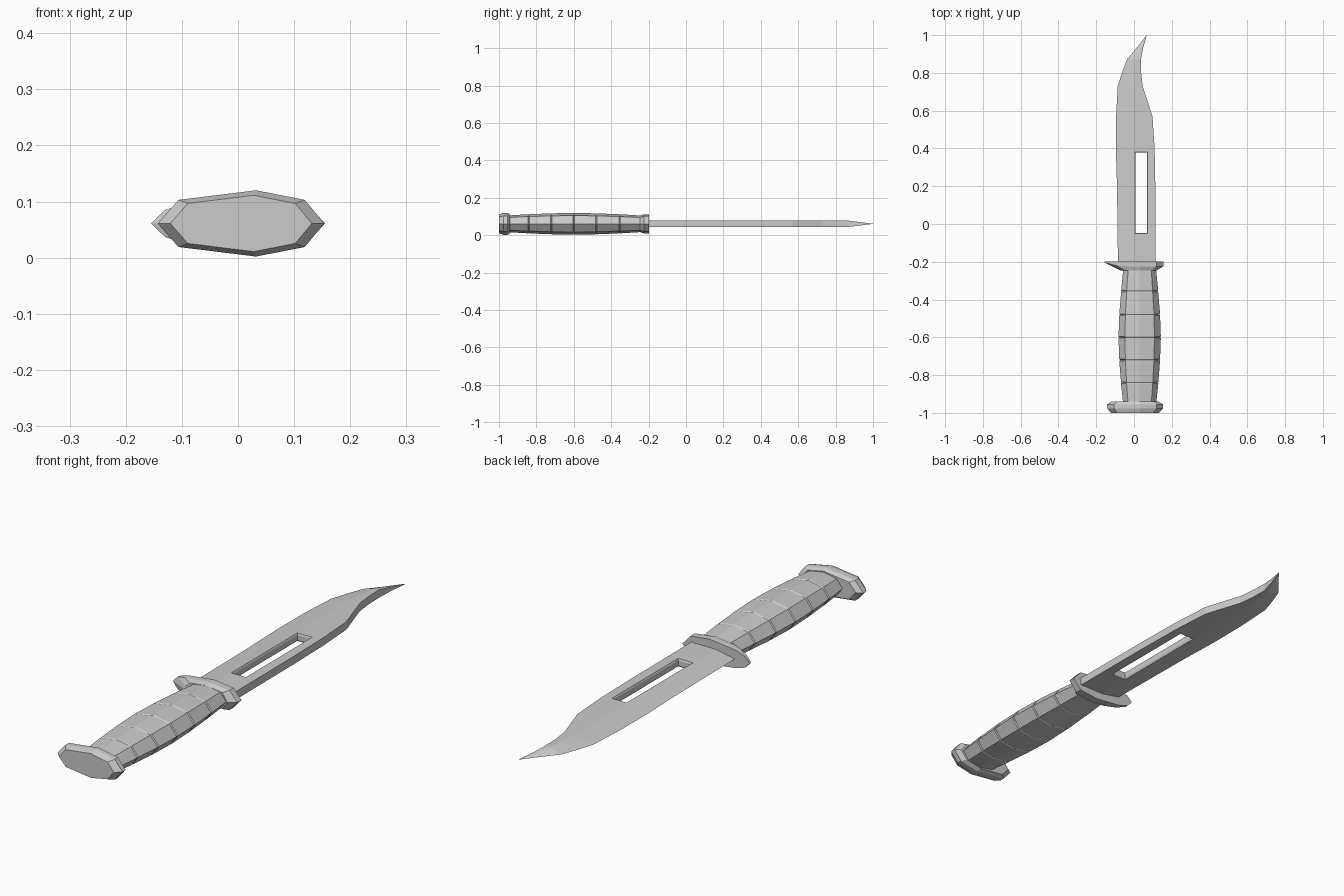
import bpy, bmesh

if "Cube" in bpy.data.objects:
    bpy.data.objects.remove(bpy.data.objects["Cube"])

ZC = 0.061   # height of the knife's mid plane


def loft(name, rings):
    """Skin a list of closed rings (equal point counts) and cap both ends."""
    bm = bmesh.new()
    vs = [[bm.verts.new(p) for p in r] for r in rings]
    n = len(vs[0])
    for a, b in zip(vs, vs[1:]):
        for i in range(n):
            j = (i + 1) % n
            bm.faces.new((a[i], a[j], b[j], b[i]))
    bm.faces.new(vs[0])
    bm.faces.new(vs[-1])
    bmesh.ops.remove_doubles(bm, verts=bm.verts, dist=1e-5)
    bmesh.ops.recalc_face_normals(bm, faces=bm.faces)
    me = bpy.data.meshes.new(name)
    bm.to_mesh(me)
    bm.free()
    ob = bpy.data.objects.new(name, me)
    bpy.context.collection.objects.link(ob)
    return ob


def ring(half, ys):
    """Mirror an upper half profile (x, dz), left tip to right tip, across ZC."""
    if not isinstance(ys, (list, tuple)):
        ys = [ys] * len(half)
    up = [(x, y, ZC + z) for (x, z), y in zip(half, ys)]
    return up + [(x, y, 2 * ZC - z) for x, y, z in up[-2:0:-1]]


def scaled(half, s, cx):
    return [(cx + (x - cx) * s, z * s) for x, z in half]


# Pommel: chamfered eight-sided plate
pommel = [(-.143, 0), (-.106, .042), (.032, .059), (.119, .042), (.154, 0)]
loft("pommel", [ring(scaled(pommel, s, .005), y) for y, s in
                ((-1, .85), (-.976, 1), (-.955, 1), (-.94, .84))])

# Grip: swelling eight-sided handle with narrow grooves
stations = [(-.945, .088, .045), (-.84, .099, .051), (-.72, .108, .056),
            (-.60, .112, .058), (-.48, .108, .056), (-.355, .098, .051),
            (-.24, .087, .044)]


def grip_ring(y, w, h):
    return ring([(.03 - w, 0), (.03 - .7 * w, .76 * h), (.03, h),
                 (.03 + .7 * w, .76 * h), (.03 + w, 0)], y)


rings = []
for i, (y, w, h) in enumerate(stations):
    if 0 < i < len(stations) - 1:
        rings += [grip_ring(y - .004, w, h), grip_ring(y, w * .955, h * .955),
                  grip_ring(y + .004, w, h)]
    else:
        rings.append(grip_ring(y, w, h))
loft("grip", rings)

# Guard: plate with a thin horn on the edge side
plate = [(-.155, 0), (-.13, .024), (-.09, .037), (.03, .051), (.118, .041), (.155, 0)]
collar = [(-.075, 0), (-.068, .016), (-.05, .034), (.03, .044), (.1, .034), (.122, 0)]
loft("guard", [ring(collar, -.245),
               ring(plate, [-.205, -.211, -.221, -.226, -.226, -.224]),
               ring(plate, -.198)])

# Blade: wedge section with flat spine and clipped point
# y, edge x, ridge x, spine x, half thickness
sections = [(-.21, -.085, .0, .115, .0165), (.2, -.09, .0, .113, .0165),
            (.4, -.096, .0, .109, .0165), (.57, -.095, .0, .098, .0165),
            (.73, -.086, .0, .046, .0165), (.80, -.064, .006, .038, .0165),
            (.87, -.038, .014, .036, .0165), (.93, .012, .036, .048, .009),
            (1.0, .067, .0672, .0675, .0004)]
blade = loft("blade", [[(e, y, ZC), (r, y, ZC + t), (s, y, ZC + t),
                        (s, y, ZC - t), (r, y, ZC - t)]
                       for y, e, r, s, t in sections])

# Slot through the blade, slightly flared at both faces


def slot_ring(z, g):
    return [(.008 - g, -.048 - g, z), (.069 + g, -.048 - g, z),
            (.069 + g, .378 + g, z), (.008 - g, .378 + g, z)]


cutter = loft("slot_cutter", [slot_ring(ZC - .03, .010), slot_ring(ZC - .01, 0),
                              slot_ring(ZC + .01, 0), slot_ring(ZC + .03, .010)])
cutter.hide_render = True
cutter.hide_viewport = True
mod = blade.modifiers.new("slot", 'BOOLEAN')
mod.operation = 'DIFFERENCE'
mod.solver = 'EXACT'
mod.object = cutter
